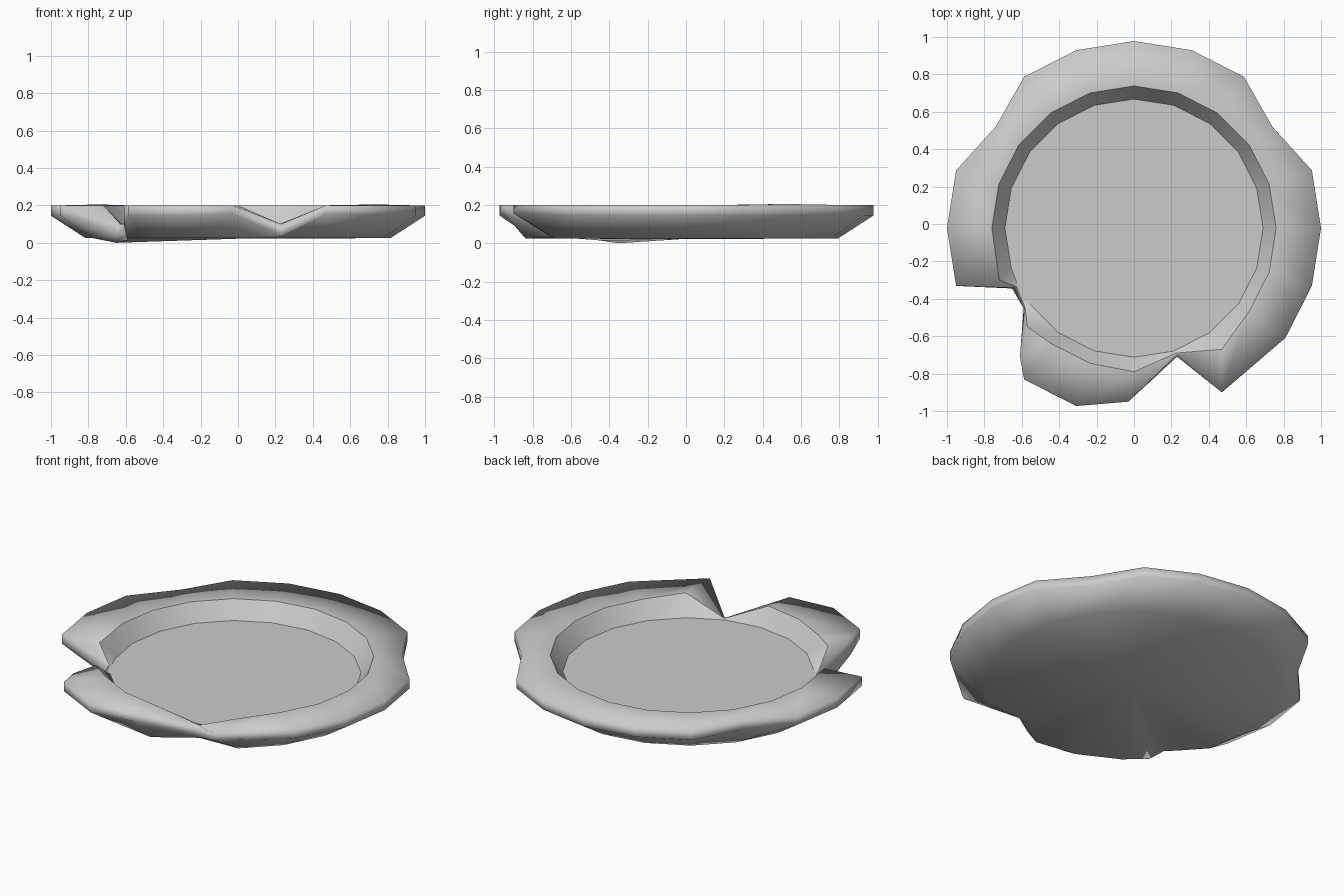
import bpy, bmesh, math

if "Cube" in bpy.data.objects:
    bpy.data.objects.remove(bpy.data.objects["Cube"])

CY = -0.022
# profile of an undamaged column: foot, lower edge, upper edge, inner lip, floor edge
PROFILE = [(0.815, 0.025), (1.0, 0.145), (1.0, 0.2), (0.76, 0.2), (0.69, 0.1)]
N = 20

# damaged columns: {column: {ring: (x, y, z)}}
CHIPS = {
    2: {1: (0.74, 0.52, 0.145), 2: (0.74, 0.52, 0.205)},
    8: {1: (-0.74, 0.52, 0.145), 2: (-0.74, 0.52, 0.205)},
    # notch at the left
    11: {3: (-0.72, -0.30, 0.2)},
    11.5: {0: (-0.65, -0.35, 0.0), 1: (-0.645, -0.345, 0.05), 2: (-0.635, -0.342, 0.1),
           3: (-0.63, -0.335, 0.102), 4: (-0.62, -0.33, 0.1)},
    11.8: {0: (-0.59, -0.45, 0.015), 1: (-0.588, -0.45, 0.05), 2: (-0.585, -0.45, 0.1),
           3: (-0.582, -0.445, 0.102), 4: (-0.59, -0.40, 0.1)},
    12: {0: (-0.595, -0.58, 0.025), 1: (-0.61, -0.71, 0.1), 2: (-0.61, -0.71, 0.2),
         3: (-0.57, -0.55, 0.2)},
    # V-shaped notch at the front
    15: {1: (-0.03, -0.95, 0.155), 2: (-0.03, -0.95, 0.2), 3: (0, -0.79, 0.2)},
    16: {0: (0.23, -0.70, 0.03), 1: (0.23, -0.71, 0.04), 2: (0.23, -0.70, 0.1),
         3: (0.225, -0.69, 0.102), 4: (0.21, -0.68, 0.1)},
    17: {1: (0.47, -0.90, 0.155), 2: (0.47, -0.90, 0.2), 3: (0.47, -0.67, 0.2)},
}

bm = bmesh.new()
columns = []
for k in sorted(set(range(N)) | set(CHIPS)):
    a = math.tau * k / N
    chip = CHIPS.get(k, {})
    columns.append([bm.verts.new(chip.get(r, (R * math.cos(a), R * math.sin(a) + CY, z)))
                    for r, (R, z) in enumerate(PROFILE)])

# plate walls, base and well floor
under = bm.verts.new((0, CY, 0.022))
floor = bm.verts.new((0, CY, 0.1))
for c, d in zip(columns, columns[1:] + columns[:1]):
    for r in range(4):
        bm.faces.new((c[r], d[r], d[r + 1], c[r + 1]))
    bm.faces.new((under, d[0], c[0]))
    bm.faces.new((floor, c[4], d[4]))
bmesh.ops.recalc_face_normals(bm, faces=bm.faces)

# smooth outer rim, crisp lip, floor and break edges
for f in bm.faces:
    f.smooth = True
for c, d in zip(columns, columns[1:] + columns[:1]):
    for r in (3, 4):
        bm.edges.get((c[r], d[r])).smooth = False
for e in bm.edges:
    if len(e.link_faces) == 2 and e.calc_face_angle(0) > math.radians(75):
        long_side = {v for c in columns for v in c[1:3]}
        if not all(v in long_side for v in e.verts):
            e.smooth = False

mesh = bpy.data.meshes.new("broken_plate")
bm.to_mesh(mesh)
bm.free()
plate = bpy.data.objects.new("broken_plate", mesh)
bpy.context.collection.objects.link(plate)
